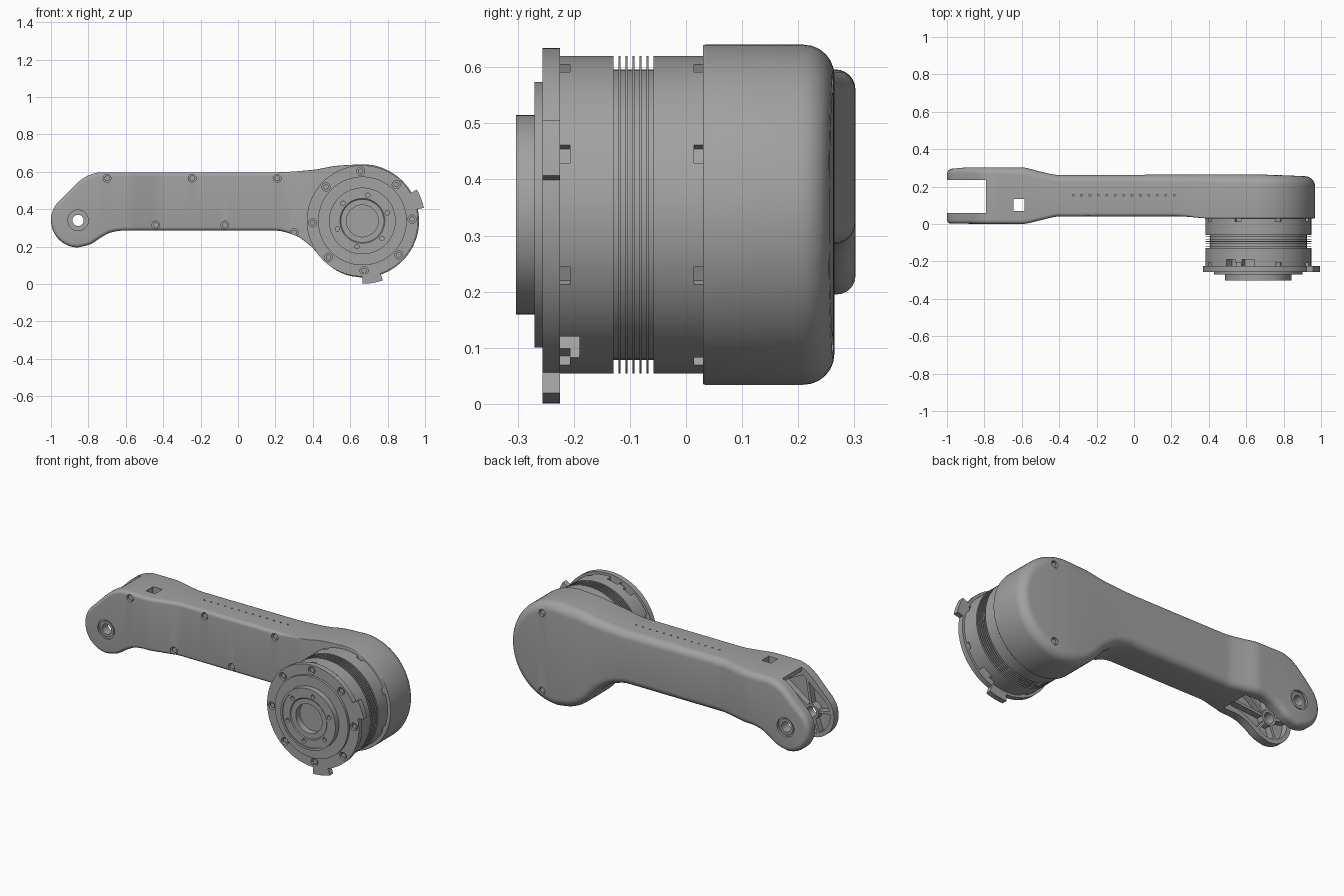
import bpy, bmesh, math
from math import sin, cos, pi, sqrt, radians

if "Cube" in bpy.data.objects:
    bpy.data.objects.remove(bpy.data.objects["Cube"])

grey = bpy.data.materials.new("machined_grey")
grey.use_nodes = True
grey.diffuse_color = (0.36, 0.36, 0.36, 1)
grey.node_tree.nodes["Principled BSDF"].inputs["Base Color"].default_value = (0.36, 0.36, 0.36, 1)

HUB = (0.665, 0.337)
HUB_R = 0.303
PIN = (-0.855, 0.34)
PIN_R = 0.145


def finish(name, bm):
    bmesh.ops.recalc_face_normals(bm, faces=bm.faces)
    mesh = bpy.data.meshes.new(name)
    bm.to_mesh(mesh)
    bm.free()
    mesh.materials.append(grey)
    ob = bpy.data.objects.new(name, mesh)
    bpy.context.scene.collection.objects.link(ob)
    return ob


def smooth(ob):
    bpy.ops.object.select_all(action="DESELECT")
    ob.select_set(True)
    bpy.context.view_layer.objects.active = ob
    bpy.ops.object.shade_smooth_by_angle(angle=radians(30))


def prism(bm, pts, y0, y1):
    a, b = ([bm.verts.new((x, y, z)) for x, z in pts] for y in (y0, y1))
    n = len(pts)
    bm.faces.new(a)
    bm.faces.new(b[::-1])
    for i in range(n):
        bm.faces.new((a[i], b[i], b[(i + 1) % n], a[(i + 1) % n]))


def polar(c, r, deg):
    return c[0] + r * cos(radians(deg)), c[1] + r * sin(radians(deg))


def disc(c, r, n=24):
    return [polar(c, r, 360 * i / n) for i in range(n)]


def bar(c, deg, r0, r1, w):
    """Radial rectangle from r0 to r1 at an angle."""
    dx, dz = cos(radians(deg)), sin(radians(deg))
    return [(c[0] + r * dx - s * w / 2 * dz, c[1] + r * dz + s * w / 2 * dx)
            for r, s in ((r0, -1), (r1, -1), (r1, 1), (r0, 1))]


def sector(c, r0, r1, a0, a1, n=8):
    steps = [a0 + (a1 - a0) * i / n for i in range(n + 1)]
    return [polar(c, r1, a) for a in steps] + [polar(c, r0, a) for a in steps[::-1]]


def solid(name, shapes):
    bm = bmesh.new()
    for pts, y0, y1 in shapes:
        prism(bm, pts, y0, y1)
    return finish(name, bm)


def cut(ob, shapes):
    cutter = solid("cutter", shapes)
    mod = ob.modifiers.new("cut", "BOOLEAN")
    mod.operation, mod.solver, mod.object = "DIFFERENCE", "EXACT", cutter
    bpy.context.view_layer.objects.active = ob
    bpy.ops.object.modifier_apply(modifier=mod.name)
    bpy.data.objects.remove(cutter)


def lathe(name, profile, c, n=96):
    """Revolve (radius, y) points about a y axis; both ends get capped."""
    bm = bmesh.new()
    rings = [[bm.verts.new((x, y, z)) for x, z in disc(c, r, n)] for r, y in profile]
    for p, q in zip(rings, rings[1:]):
        for i in range(n):
            bm.faces.new((p[i], p[(i + 1) % n], q[(i + 1) % n], q[i]))
    bm.faces.new(rings[0])
    bm.faces.new(rings[-1])
    return finish(name, bm)


def curve(pts, x):
    """Monotone cubic through the points."""
    sec = [(q[1] - p[1]) / (q[0] - p[0]) for p, q in zip(pts, pts[1:])]
    m = [sec[0]] + [2 * a * b / (a + b) if a * b > 0 else 0 for a, b in zip(sec, sec[1:])] + [sec[-1]]
    i = max(k for k in range(len(sec)) if k == 0 or x >= pts[k][0])
    h = pts[i + 1][0] - pts[i][0]
    t = min(1, max(0, (x - pts[i][0]) / h))
    return ((2 * t**3 - 3 * t**2 + 1) * pts[i][1] + (t**3 - 2 * t**2 + t) * h * m[i]
            + (3 * t**2 - 2 * t**3) * pts[i + 1][1] + (t**3 - t**2) * h * m[i + 1])


# Arm outline and depth
TOP = [(-.9575, .4425), (-.9, .5), (-.85, .548), (-.8, .58), (-.74, .596),
       (.2, .597), (.4, .61), (.53, .632), (.665, .64)]
BOTTOM = [(-.855, .195), (-.79, .212), (-.73, .25), (-.68, .275), (-.62, .285), (.2, .285),
          (.3, .262), (.38, .21), (.47, .115), (.53, .07), (.6, .043), (.665, .034)]
BACK = [(-1, .296), (-.9, .302), (-.6, .302), (-.5, .28), (-.4, .262), (.6, .265), (1, .255)]
FRONT = [(-1, .002), (-.6, 0), (-.5, .02), (-.4, .04), (.25, .04), (.4, .03), (1, .03)]
BACK_R = [(-1, .03), (-.5, .04), (.3, .045), (.6, .055), (1, .055)]
FRONT_R = [(-1, .02), (.2, .02), (.4, .004), (1, .004)]


def edge(x, side):
    if x > HUB[0]:
        return HUB[1] + side * sqrt(max(0, HUB_R**2 - (x - HUB[0])**2))
    table = TOP if side > 0 else BOTTOM
    if x < table[0][0]:
        return PIN[1] + side * sqrt(max(0, PIN_R**2 - (x - PIN[0])**2))
    return curve(table, x)


def make_arm():
    xs = [PIN[0] - PIN_R * cos(pi / 2 * i / 12) for i in range(1, 12)]
    xs += [PIN[0] + (HUB[0] - PIN[0]) * i / 90 for i in range(91)]
    xs += [HUB[0] + HUB_R * sin(pi / 2 * i / 20) for i in range(1, 20)]
    ring = [(PIN[0] - PIN_R, PIN[1])] + [(x, edge(x, 1)) for x in xs]
    ring += [(HUB[0] + HUB_R, HUB[1])] + [(x, edge(x, -1)) for x in xs[::-1]]
    n, k = len(ring), len(xs)
    inward = []
    for i in range(n):
        tx = ring[(i + 1) % n][0] - ring[i - 1][0]
        tz = ring[(i + 1) % n][1] - ring[i - 1][1]
        d = math.hypot(tx, tz)
        inward.append((tz / d, -tx / d))
    bm = bmesh.new()
    layers = []
    steps = [pi / 2 * i / 6 for i in range(7)]
    for depth, radius, s, angles in ((FRONT, FRONT_R, 1, steps[::-1]), (BACK, BACK_R, -1, steps)):
        for a in angles:
            layer = []
            for (x, z), (nx, nz) in zip(ring, inward):
                r = curve(radius, x)
                off = r * (1 - cos(a))
                layer.append(bm.verts.new((x + nx * off, curve(depth, x) + s * r * (1 - sin(a)), z + nz * off)))
            layers.append(layer)
    for p, q in zip(layers, layers[1:]):
        for i in range(n):
            bm.faces.new((p[i], p[(i + 1) % n], q[(i + 1) % n], q[i]))
    for cap in (layers[0], layers[-1]):
        for i in range(k + 1):
            loop = [cap[i], cap[i + 1], cap[n - 1 - i], cap[(n - i) % n]]
            bm.faces.new(list(dict.fromkeys(loop)))
    return finish("arm_housing", bm)


arm = make_arm()

# Fork slot, ribbed pocket, cable window and pin bore
cut(arm, [([(-1.1, 0), (-1.1, .8), (-.79, .8), (-.79, .56), (-.55, .45), (-.55, 0)], .06, .235)])
pocket = [polar(PIN, .12, a) for a in range(135, 291, 15)]
pocket += [(-.74, .275), (-.66, .31), (-.6, .32), (-.6, .44), (-.8, .54)]
cut(arm, [(pocket, .02, .07)])
cut(arm, [([(-.645, .4), (-.585, .4), (-.585, .7), (-.645, .7)], .07, .135)])
cut(arm, [(disc(PIN, .03), -.1, .4)])
cut(arm, [(disc(PIN, .055, 32), -.1, .012), (disc(PIN, .055, 32), .288, .4)])

# Screw recesses and a row of vent holes
front_screws = [(-.7, .565), (-.245, .565), (.21, .565), (-.44, .315), (-.07, .315), (.3, .275)]
back_screws = [(.75, .565), (.75, .11)]
cut(arm, [(disc(p, .021, 20), -.1, curve(FRONT, p[0]) + .02) for p in front_screws]
    + [(disc(p, .021, 20), .245, .4) for p in back_screws])
vents = [-.33 + .045 * i for i in range(13)]
cut(arm, [([(x, .585), (x + .009, .585), (x + .009, .62), (x, .62)], .15, .158) for x in vents])
smooth(arm)

heads = [(disc(p, .015, 16), curve(FRONT, p[0]) + .008, curve(FRONT, p[0]) + .024) for p in front_screws]
heads += [(disc(p, .015, 16), .24, .254) for p in back_screws]
screws = solid("housing_screws", heads)
smooth(screws)

# Bushings and ribs in the fork
for name, y0, y1 in (("front_bushing", .006, .06), ("back_bushing", .235, .294)):
    bush = lathe(name, [(.045, y0), (.045, y1)], PIN, 40)
    cut(bush, [(disc(PIN, .03), -.1, .4)])
    smooth(bush)
solid("fork_ribs", [(bar(PIN, a, .04, r, .016), .015, .056)
                    for a, r in ((80, .19), (35, .24), (5, .26), (-50, .13), (-110, .125), (170, .125))])

# Round actuator body with cooling fins
body_profile = [(.25, .05), (.283, .05)]
for i in range(6):
    y = -.058 - .0125 * i
    body_profile += [(.283, y), (.259, y), (.259, y - .0085), (.283, y - .0085)]
body_profile += [(.283, -.226), (.25, -.226)]
body = lathe("actuator_body", body_profile, HUB)
notches = [22.5 + 45 * i for i in range(8)]
cut(body, [(bar(HUB, a, .265, .32, .035), y0, y1) for a in notches
           for y0, y1 in ((-.23, -.207), (.014, .031))])
cut(body, [(sector(HUB, .235, .32, a0, a1), -.23, -.19) for a0, a1 in ((94, 108), (116, 127), (-64, -50))])
smooth(body)

# Mounting flange with two locating tabs and bolt holes
flange = lathe("mounting_flange", [(.297, -.225), (.297, -.256)], HUB)
cut(flange, [(disc(polar(HUB, .266, 45 * i + 2), .022, 20), -.3, -.238) for i in range(8)])
smooth(flange)
bolts = solid("flange_bolts", [(disc(polar(HUB, .266, 45 * i + 2), .014, 16), -.25, -.23) for i in range(8)])
smooth(bolts)
solid("flange_tabs", [(sector(HUB, .28, .336, a0, a1), -.256, -.225) for a0, a1 in ((12, 30), (-90, -71))])

# Stepped output hub with centre recess
output = lathe("output_hub", [(.237, -.24), (.237, -.27), (.178, -.27), (.178, -.303), (.165, -.303),
                              (.165, -.298), (.12, -.298), (.115, -.294), (.085, -.294), (.085, -.2)], HUB)
cut(output, [(disc(polar(HUB, .14, 18 + 60 * i), .012, 16), -.32, -.28) for i in range(6)])
smooth(output)
post = lathe("centre_post", [(.02, -.19), (.02, -.23), (.012, -.235)], HUB, 24)
smooth(post)
